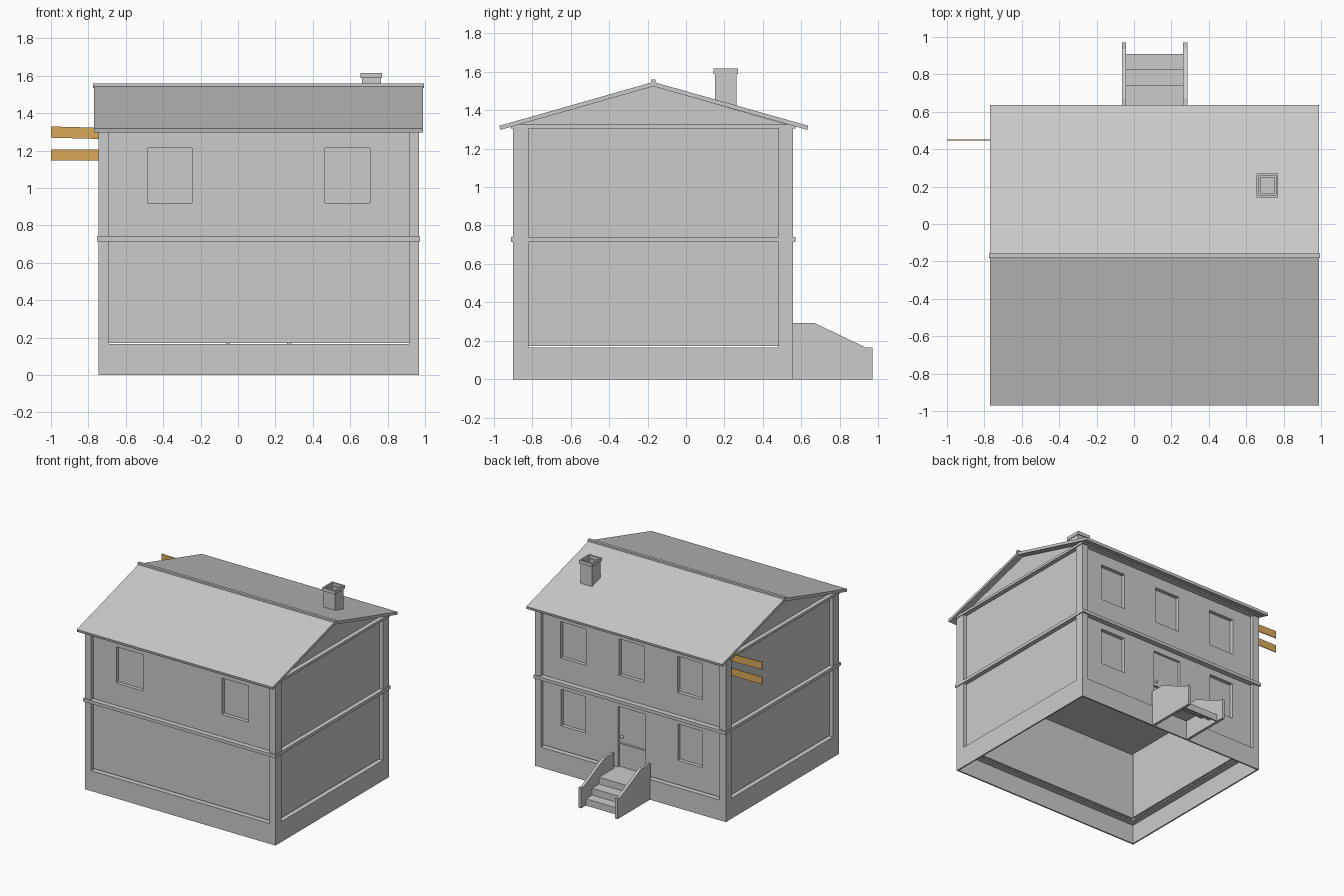
import bpy
import bmesh
import math
from mathutils import Vector, Matrix

if "Cube" in bpy.data.objects:
    bpy.data.objects.remove(bpy.data.objects["Cube"], do_unlink=True)


def material(name, colour):
    m = bpy.data.materials.new(name)
    m.use_nodes = True
    m.diffuse_color = (*colour, 1)
    for node in m.node_tree.nodes:
        if node.type == 'BSDF_PRINCIPLED':
            node.inputs["Base Color"].default_value = (*colour, 1)
    return m


GREY = material("plaster grey", (0.6, 0.6, 0.6))
WOOD = material("ochre wood", (0.70, 0.40, 0.10))


def finish(name, bm, mat=GREY):
    bmesh.ops.recalc_face_normals(bm, faces=bm.faces[:])
    me = bpy.data.meshes.new(name)
    bm.to_mesh(me)
    bm.free()
    me.materials.append(mat)
    ob = bpy.data.objects.new(name, me)
    bpy.context.scene.collection.objects.link(ob)
    return ob


def box_bm(x, y, z):
    """Box from three (low, high) ranges."""
    bm = bmesh.new()
    bmesh.ops.create_cube(bm, size=1)
    size = Vector((x[1] - x[0], y[1] - y[0], z[1] - z[0]))
    mid = Vector((sum(x), sum(y), sum(z))) / 2
    for v in bm.verts:
        v.co = Vector(a * b for a, b in zip(v.co, size)) + mid
    return bm


def box(name, x, y, z, mat=GREY):
    return finish(name, box_bm(x, y, z), mat)


def tube(name, x, y, z, thickness):
    """Open rectangular tube with walls growing inward."""
    bm = box_bm(x, y, z)
    bm.normal_update()
    bmesh.ops.delete(bm, geom=[f for f in bm.faces if abs(f.normal.z) > 0.5],
                     context='FACES')
    me = bpy.data.meshes.new(name)
    bm.to_mesh(me)
    bm.free()
    me.materials.append(GREY)
    ob = bpy.data.objects.new(name, me)
    bpy.context.scene.collection.objects.link(ob)
    mod = ob.modifiers.new("wall", 'SOLIDIFY')
    mod.thickness = thickness
    mod.offset = -1
    mod.use_even_offset = True
    return ob


def prism(name, profile, x):
    """Extrude a (y, z) profile along x."""
    bm = bmesh.new()
    face = bm.faces.new([bm.verts.new((x[0], a, b)) for a, b in profile])
    ext = bmesh.ops.extrude_face_region(bm, geom=[face], use_keep_orig=True)
    moved = [g for g in ext["geom"] if isinstance(g, bmesh.types.BMVert)]
    bmesh.ops.translate(bm, verts=moved, vec=(x[1] - x[0], 0, 0))
    return finish(name, bm)


def wall(name, x, y, z, side, holes):
    """Front (-1) or back (+1) panel with recesses (x0, x1, z0, z1, depth)."""
    bm = box_bm(x, y, z)
    for x0, x1, z0, z1, _ in holes:
        for axis, at in ((0, x0), (0, x1), (2, z0), (2, z1)):
            normal = Vector((0, 0, 0))
            normal[axis] = 1
            bmesh.ops.bisect_plane(bm, geom=bm.verts[:] + bm.edges[:] + bm.faces[:],
                                   plane_co=normal * at, plane_no=normal)
    for x0, x1, z0, z1, depth in holes:
        bm.normal_update()
        outer = y[0] if side < 0 else y[1]
        cells = []
        for f in bm.faces:
            c = f.calc_center_median()
            if (f.normal.y * side > 0.9 and abs(c.y - outer) < 1e-4
                    and x0 < c.x < x1 and z0 < c.z < z1):
                cells.append(f)
        bmesh.ops.inset_region(bm, faces=cells, thickness=0, depth=-depth,
                               use_boundary=True, use_even_offset=True)
    return finish(name, bm)


# Overall extents of the house body
X, Y = (-0.747, 0.967), (-0.90, 0.556)
PX, PY = (-0.69, 0.915), (-0.82, 0.48)      # wall panels between the posts
REC, THICK = 0.03, 0.04
FLOORS = {"lower": (0.172, 0.716), "upper": (0.739, 1.306)}
FRONT = (Y[0] + REC, Y[0] + REC + THICK)
BACK = (Y[1] - REC - THICK, Y[1] - REC)

# Plinth with a ledge running round under the walls
tube("plinth", X, Y, (0, 0.165), 0.012)
tube("plinth_ledge", X, Y, (0.155, 0.165), 0.06)

# Floor band and eaves slab
for name, z in (("floor_band", (0.715, 0.74)), ("eaves_slab", (1.305, 1.325))):
    box(name, (X[0] - 0.006, X[1] + 0.006), (Y[0] - 0.011, Y[1] + 0.014), z)

# Corner posts
for sx, xr in (("left", (PX[1], X[1])), ("right", (X[0], PX[0]))):
    for sy, yr in (("front", (Y[0], PY[0])), ("back", (PY[1], Y[1]))):
        box(f"{sy}_{sx}_post", xr, yr, (0.165, 1.306))

# Window and door recesses
WIN_UP, WIN_LOW = (0.92, 1.215), (0.37, 0.665)


def window(cx, z, width):
    return (cx - width / 2, cx + width / 2, *z, 0.03)


HOLES = {
    ("front", "lower"): [],
    ("front", "upper"): [window(cx, WIN_UP, 0.24) for cx in (-0.365, 0.585)],
    ("back", "lower"): [window(cx, WIN_LOW, 0.22) for cx in (0.645, -0.405)]
    + [(-0.005, 0.245, 0.172, 0.665, 0.02)],
    ("back", "upper"): [window(cx, WIN_UP, 0.225) for cx in (0.645, 0.12, -0.405)],
}

# Wall panels
for floor, z in FLOORS.items():
    wall(f"front_{floor}_wall", PX, FRONT, z, -1, HOLES["front", floor])
    wall(f"back_{floor}_wall", PX, BACK, z, 1, HOLES["back", floor])
    box(f"left_{floor}_wall", (X[1] - REC - THICK, X[1] - REC), PY, z)
    box(f"right_{floor}_wall", (X[0] + REC, X[0] + REC + THICK), PY, z)

# Door knob
bm = bmesh.new()
bmesh.ops.create_uvsphere(bm, u_segments=12, v_segments=8, radius=0.012)
bmesh.ops.translate(bm, verts=bm.verts[:], vec=(0.215, BACK[1] - 0.012, 0.42))
knob = finish("door_knob", bm)
for p in knob.data.polygons:
    p.use_smooth = True

# Gable, roof and ridge cap
RIDGE = -0.17
prism("gable", [(-0.87, 1.324), (0.53, 1.324), (RIDGE, 1.524)],
      (X[0] + REC, X[1] - REC))
prism("roof", [(-0.97, 1.318), (RIDGE, 1.546), (0.636, 1.318),
               (0.631, 1.297), (RIDGE, 1.523), (-0.965, 1.297)], (-0.77, 0.99))
box("ridge_cap", (-0.775, 0.995), (RIDGE - 0.011, RIDGE + 0.011), (1.535, 1.558))

# Chimney
CX, CY = 0.713, 0.207


def around(c, half):
    return (c - half, c + half)


tube("chimney_shaft", around(CX, 0.051), around(CY, 0.055), (1.40, 1.59), 0.014)
tube("chimney_cap", around(CX, 0.057), around(CY, 0.064), (1.588, 1.615), 0.012)
box("chimney_floor", around(CX, 0.045), around(CY, 0.045), (1.49, 1.50))

# Back steps: folded sheet between two solid cheeks
prism("steps", [(0.55, 0.165), (0.74, 0.165), (0.74, 0.11), (0.83, 0.11),
                (0.83, 0.055), (0.91, 0.055), (0.91, 0.0), (0.90, 0.0),
                (0.90, 0.045), (0.82, 0.045), (0.82, 0.10), (0.73, 0.10),
                (0.73, 0.155), (0.55, 0.155)], (-0.045, 0.265))
for side, xr in (("left", (0.263, 0.285)), ("right", (-0.065, -0.043))):
    prism(f"{side}_step_cheek", [(0.55, 0), (0.97, 0), (0.97, 0.165),
                                 (0.935, 0.165), (0.67, 0.292), (0.55, 0.292)], xr)

# Wooden boards projecting from the side wall
for name, z, tilt in (("upper_board", 1.295, 1.5), ("lower_board", 1.177, 0)):
    bm = box_bm((-1.0, -0.70), (0.447, 0.453), (z - 0.03, z + 0.03))
    bmesh.ops.rotate(bm, verts=bm.verts[:], cent=(-0.85, 0.45, z),
                     matrix=Matrix.Rotation(math.radians(tilt), 3, 'Y'))
    finish(name, bm, WOOD)
